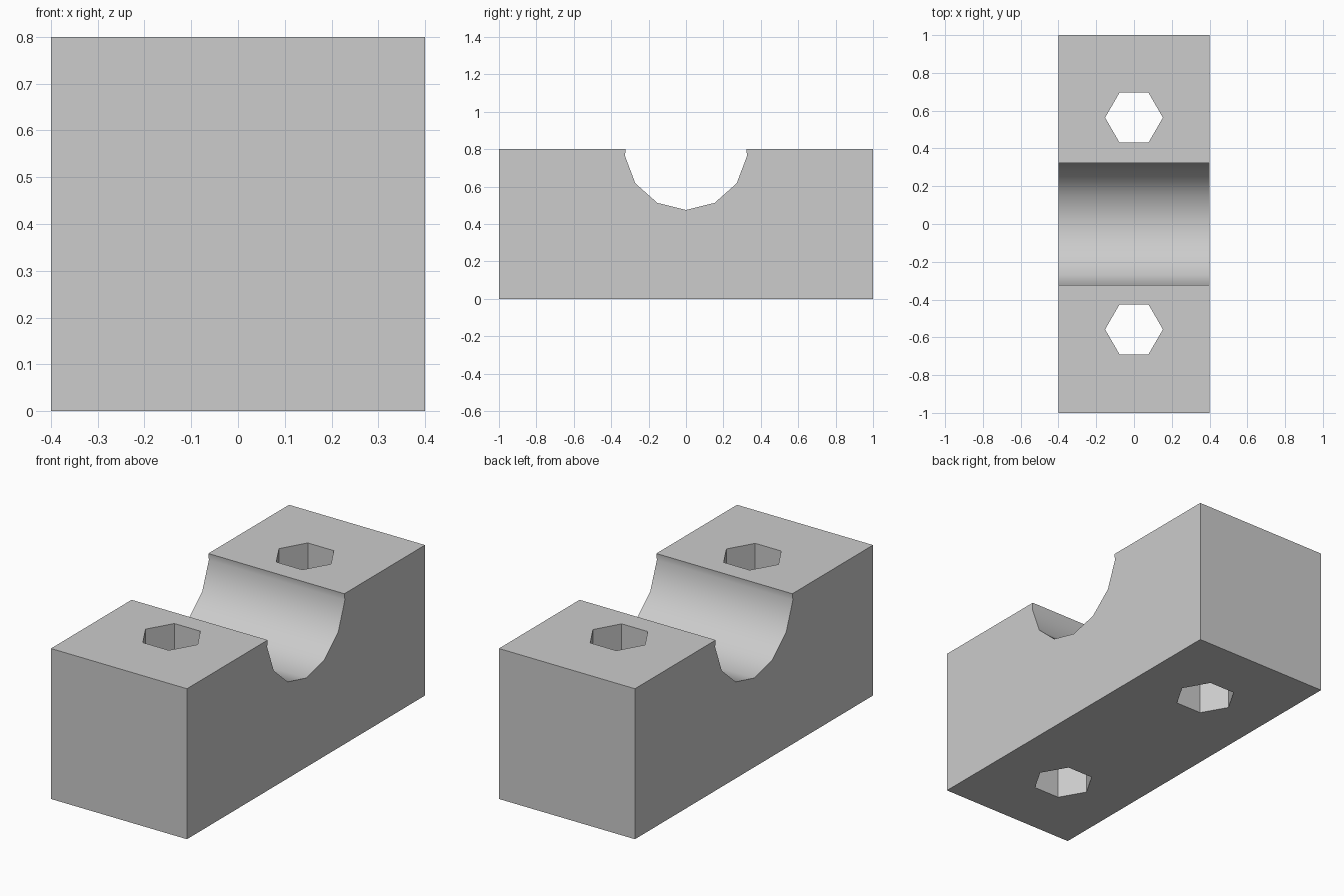
import bpy
import bmesh
from math import radians, sin, cos, tau

cube = bpy.data.objects.get("Cube")
if cube:
    bpy.data.objects.remove(cube, do_unlink=True)

HALF_WIDTH, HALF_LENGTH, HEIGHT = 0.4, 1.0, 0.8
GROOVE_RADIUS, GROOVE_Z, GROOVE_SIDES = 0.329, 0.804, 13
HOLE_RADIUS = 0.153

grey = bpy.data.materials.new("plain grey")
grey.use_nodes = True
colour = (0.604, 0.604, 0.604, 1)
grey.diffuse_color = colour
grey.node_tree.nodes["Principled BSDF"].inputs["Base Color"].default_value = colour


def groove_point(i):
    a = tau * i / GROOVE_SIDES
    return (GROOVE_RADIUS * sin(a), GROOVE_Z - GROOVE_RADIUS * cos(a))


def prism(name, points, depth):
    """Extrude a closed loop of 3D points along a vector."""
    bm = bmesh.new()
    face = bm.faces.new([bm.verts.new(p) for p in points])
    result = bmesh.ops.extrude_face_region(bm, geom=[face])
    verts = [g for g in result["geom"] if isinstance(g, bmesh.types.BMVert)]
    bmesh.ops.translate(bm, verts=verts, vec=depth)
    bmesh.ops.recalc_face_normals(bm, faces=bm.faces)
    mesh = bpy.data.meshes.new(name)
    bm.to_mesh(mesh)
    bm.free()
    mesh.materials.append(grey)
    obj = bpy.data.objects.new(name, mesh)
    bpy.context.collection.objects.link(obj)
    return obj


# Block side profile, with the round groove meeting the top edge
groove = [groove_point(i) for i in range(-3, 4)]
(y3, z3), (y4, z4) = groove_point(3), groove_point(4)
lip = y3 + (y4 - y3) * (HEIGHT - z3) / (z4 - z3)
profile = [(HALF_LENGTH, 0), (HALF_LENGTH, HEIGHT), (lip, HEIGHT)]
profile += groove[::-1]
profile += [(-lip, HEIGHT), (-HALF_LENGTH, HEIGHT), (-HALF_LENGTH, 0)]
block = prism("grooved_block", [(-HALF_WIDTH, y, z) for y, z in profile],
              (2 * HALF_WIDTH, 0, 0))

# Two hexagonal bolt holes through the block
cutters = []
for name, y in (("front_hole_cutter", -0.558), ("back_hole_cutter", 0.563)):
    ring = [(HOLE_RADIUS * cos(tau * i / 6), y + HOLE_RADIUS * sin(tau * i / 6), -0.1)
            for i in range(6)]
    cutter = prism(name, ring, (0, 0, HEIGHT + 0.2))
    cutter.hide_render = True
    cutters.append(cutter)
    cut = block.modifiers.new(name, "BOOLEAN")
    cut.operation = "DIFFERENCE"
    cut.solver = "EXACT"
    cut.object = cutter

bpy.ops.object.select_all(action="DESELECT")
block.select_set(True)
bpy.context.view_layer.objects.active = block
for cutter in cutters:
    bpy.ops.object.modifier_apply(modifier=cutter.name)
    bpy.data.objects.remove(cutter, do_unlink=True)

# Smooth groove, crisp block and hole edges
bpy.ops.object.shade_smooth_by_angle(angle=radians(32))
